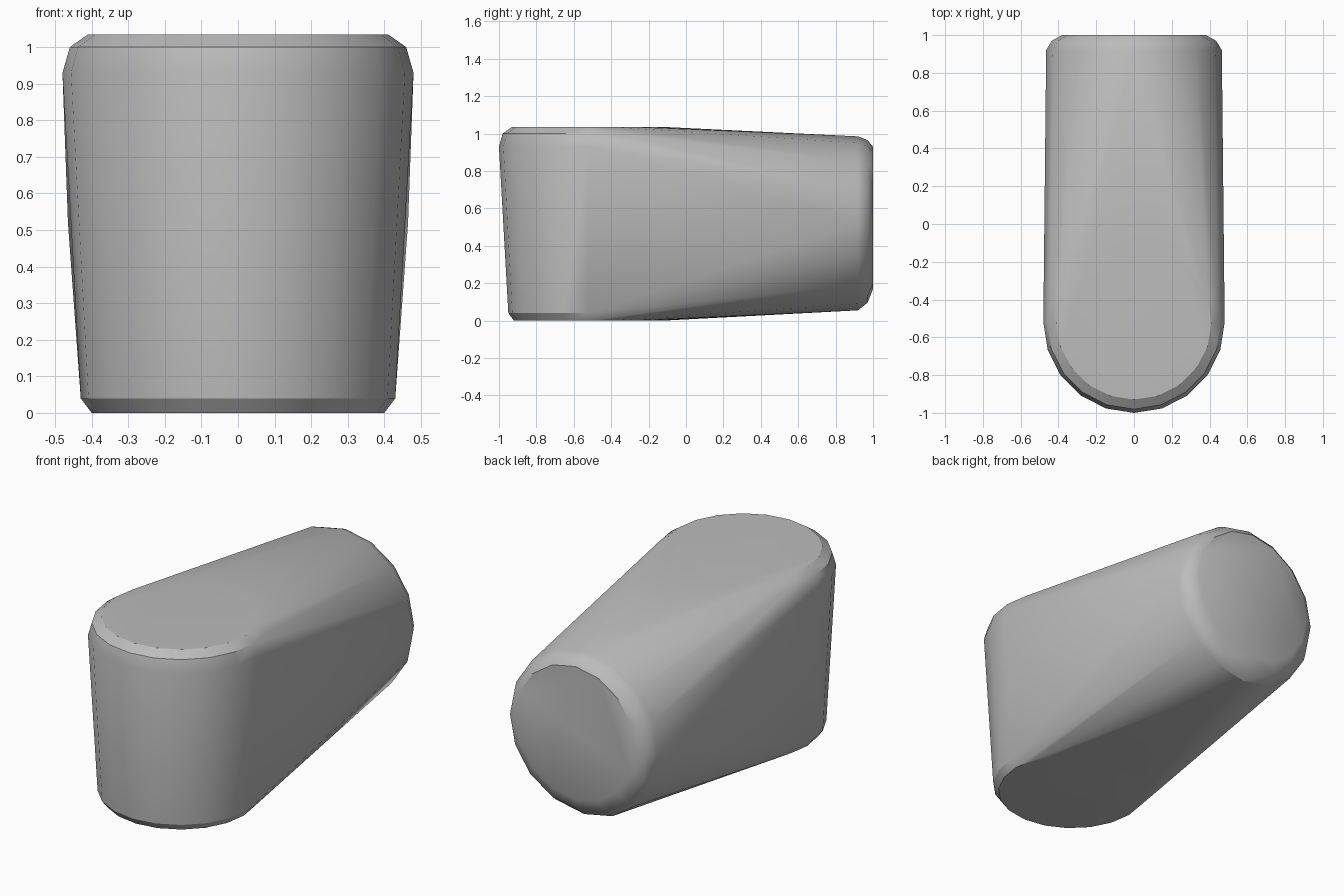
import bpy, bmesh, math
from mathutils import Vector

cube = bpy.data.objects.get("Cube")
if cube:
    bpy.data.objects.remove(cube)

grey = bpy.data.materials.new("neutral grey")
grey.use_nodes = True
grey.diffuse_color = (0.5, 0.5, 0.5, 1)
grey.node_tree.nodes["Principled BSDF"].inputs["Base Color"].default_value = (0.5, 0.5, 0.5, 1)

bm = bmesh.new()


def ring(centre, radius, axis, sides):
    """Circle of points around the z or y axis."""
    for i in range(sides):
        a = 2 * math.pi * i / sides
        u, v = radius * math.cos(a), radius * math.sin(a)
        offset = Vector((u, v, 0)) if axis == "z" else Vector((u, 0, v))
        bm.verts.new(Vector(centre) + offset)


# Upright tapered drum at the front, with softened rims
for z, r in ((0, 0.40), (0.04, 0.43), (0.93, 0.48), (1.0, 0.46), (1.035, 0.41)):
    ring((0, -0.52, z), r, "z", 20)

# Round end facing the back, with a softened rim
for y, z, r in ((0.92, 0.52, 0.465), (0.97, 0.53, 0.435), (1.0, 0.55, 0.38)):
    ring((0, y, z), r, "y", 16)

# Stretch one convex skin over both ends
hull = bmesh.ops.convex_hull(bm, input=bm.verts[:])
loose = {g for g in hull["geom_interior"] + hull["geom_unused"]
         if isinstance(g, bmesh.types.BMVert)}
bmesh.ops.delete(bm, geom=list(loose), context="VERTS")
bmesh.ops.dissolve_limit(bm, angle_limit=math.radians(0.5),
                         verts=bm.verts[:], edges=bm.edges[:])
bmesh.ops.recalc_face_normals(bm, faces=bm.faces[:])

mesh = bpy.data.meshes.new("rounded_block")
bm.to_mesh(mesh)
bm.free()
mesh.materials.append(grey)
block = bpy.data.objects.new("rounded_block", mesh)
bpy.context.collection.objects.link(block)

# Smooth the curved sides, keep the flat ends crisp
bpy.ops.object.select_all(action="DESELECT")
block.select_set(True)
bpy.context.view_layer.objects.active = block
bpy.ops.object.shade_smooth_by_angle(angle=math.radians(32))
